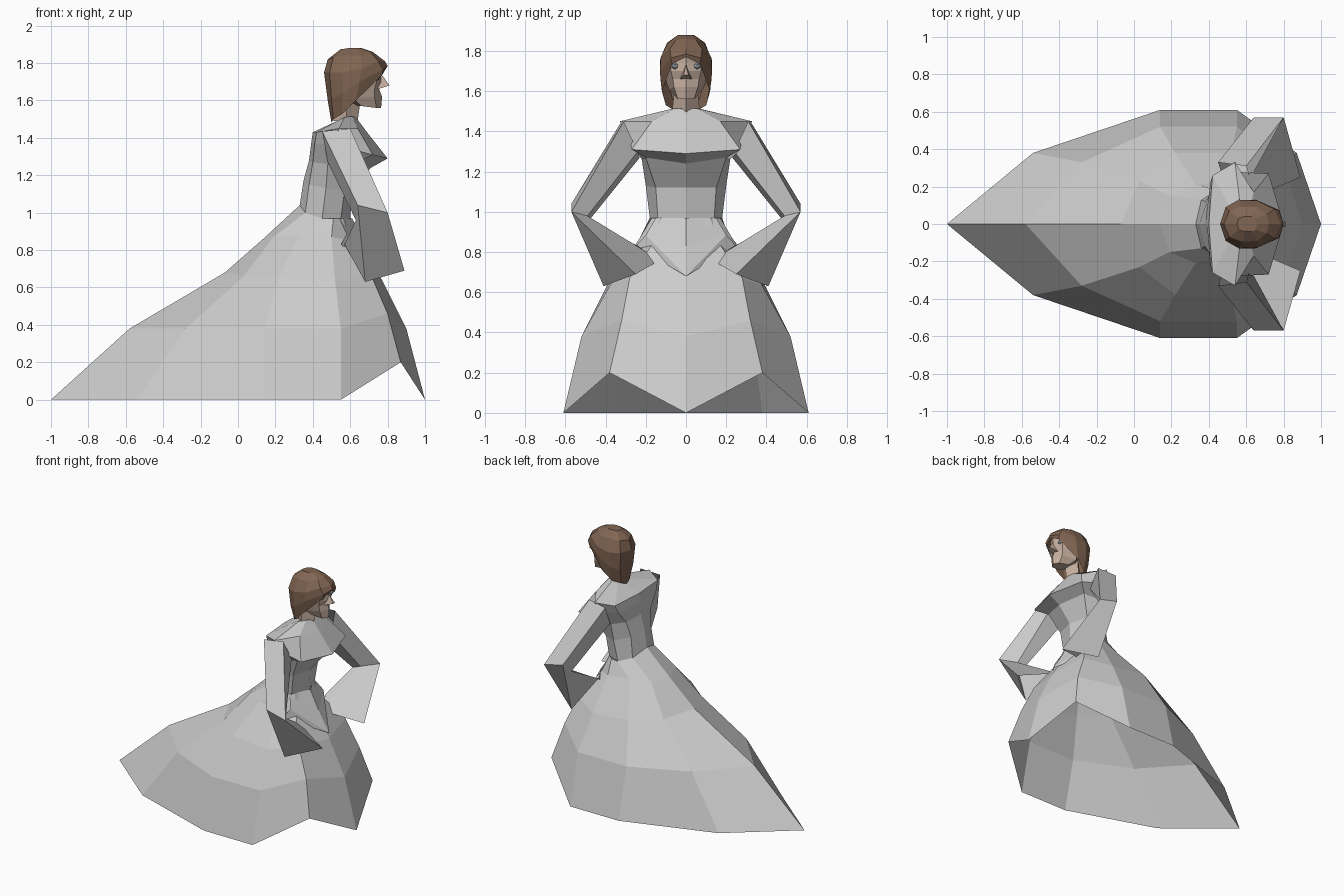
import bpy, bmesh
from mathutils import Vector

def material(name, col):
    m = bpy.data.materials.new(name)
    m.diffuse_color = (*col, 1)
    return m

def finish(name, bm, mat=None):
    bmesh.ops.recalc_face_normals(bm, faces=bm.faces)
    me = bpy.data.meshes.new(name)
    bm.to_mesh(me)
    bm.free()
    ob = bpy.data.objects.new(name, me)
    bpy.context.collection.objects.link(ob)
    if mat:
        me.materials.append(mat)
    return ob

def loft(name, rings, mat=None, cap_start=False, cap_end=False):
    """Skin closed rings of equal point count."""
    bm = bmesh.new()
    vs = [[bm.verts.new(p) for p in r] for r in rings]
    n = len(vs[0])
    for a, b in zip(vs, vs[1:]):
        for i in range(n):
            j = (i + 1) % n
            bm.faces.new((a[i], a[j], b[j], b[i]))
    if cap_start:
        bm.faces.new(vs[0])
    if cap_end:
        bm.faces.new(vs[-1])
    return finish(name, bm, mat)

def sym(half):
    """Half ring running back centre -> front centre, mirrored across y."""
    return half + [(x, -y, z) for x, y, z in half[-2:0:-1]]

def flip(pts):
    return [(x, -y, z) for x, y, z in pts]

hair_mat = material("hair_brown", (0.22, 0.13, 0.085))
skin_mat = material("skin", (0.55, 0.42, 0.34))
eye_mat = material("eye_grey", (0.45, 0.52, 0.58))

# skirt with train, open at the hem
loft("skirt", [sym(r) for r in (
    [(-1, 0, 0), (-.54, .38, 0), (.14, .61, 0), (.55, .61, 0), (.87, .38, .2), (1, 0, 0)],
    [(-.58, 0, .38), (-.28, .33, .38), (.14, .52, .38), (.55, .52, .38), (.8, .32, .46), (.9, 0, .38)],
    [(-.07, 0, .68), (.03, .23, .66), (.22, .38, .66), (.52, .38, .63), (.71, .28, .67), (.77, 0, .64)],
    [(.14, 0, .865), (.19, .15, .87), (.33, .21, .88), (.5, .23, .87), (.6, .16, .85), (.66, 0, .82)],
    [(.33, 0, 1.04), (.36, .13, 1.0), (.45, .18, .97), (.51, .17, .97), (.56, .12, .97), (.6, 0, .96)],
)])

# bodice and shoulders
loft("bodice", [sym(r) for r in (
    [(.33, 0, 1.04), (.36, .13, 1.0), (.45, .18, .97), (.55, .14, .97), (.6, 0, .96)],
    [(.35, 0, 1.17), (.38, .12, 1.15), (.47, .2, 1.13), (.57, .15, 1.12), (.61, 0, 1.12)],
    [(.38, 0, 1.28), (.4, .15, 1.27), (.48, .22, 1.26), (.64, .2, 1.27), (.71, 0, 1.24)],
    [(.39, 0, 1.36), (.41, .23, 1.37), (.52, .28, 1.36), (.72, .27, 1.31), (.8, 0, 1.29)],
    [(.4, 0, 1.43), (.42, .26, 1.43), (.54, .33, 1.45), (.64, .17, 1.45), (.69, 0, 1.43)],
    [(.51, 0, 1.48), (.53, .06, 1.49), (.57, .08, 1.51), (.61, .05, 1.515), (.63, 0, 1.51)],
)], cap_end=True)

# pointed waist panel
bm = bmesh.new()
tip, notch, top = [bm.verts.new(p) for p in ((.77, 0, .68), (.68, 0, .83), (.61, 0, .97))]
for s in (1, -1):
    hip, low, waist = [bm.verts.new((x, s * y, z)) for x, y, z in
                       ((.58, .2, .885), (.55, .25, .83), (.54, .15, .97))]
    bm.faces.new((tip, notch, hip))
    bm.faces.new((tip, hip, low))
    bm.faces.new((notch, top, waist, hip))
finish("waist_panel", bm)

# wide sleeves, open at the cuff
sleeve = (
    [(.6, .31, 1.45), (.45, .33, 1.435), (.48, .23, 1.27), (.62, .24, 1.3)],
    [(.8, .57, 1.0), (.64, .57, 1.04), (.63, .48, .96), (.69, .49, .98)],
    [(.89, .25, .69), (.68, .41, .63), (.57, .24, .83), (.61, .13, .76)],
)
loft("sleeve_left", sleeve)
loft("sleeve_right", [flip(r) for r in sleeve])

# neck, face and nose
loft("neck", [sym([(x0, 0, z), (.58, w, z), (x1, 0, z)]) for x0, x1, w, z in
              ((.51, .64, .07, 1.49), (.52, .66, .055, 1.64))], skin_mat)
loft("face", [sym([(a, 0, za), (b, wb, za), (c, wc, z), (d, 0, z)])
              for a, b, wb, c, wc, d, za, z in (
    (.64, .66, .05, .74, .04, .765, 1.57, 1.56),
    (.55, .62, .085, .73, .06, .77, 1.61, 1.62),
    (.54, .62, .1, .73, .065, .755, 1.65, 1.66),
    (.52, .62, .11, .74, .075, .77, 1.7, 1.7),
    (.52, .62, .11, .735, .075, .765, 1.74, 1.74),
    (.52, .62, .11, .73, .07, .77, 1.79, 1.79),
)], skin_mat, True, True)
loft("nose", [[(.75, 0, 1.74), (.745, .03, 1.66), (.745, -.03, 1.66)],
              [(.775, 0, 1.73), (.81, .012, 1.68), (.81, -.012, 1.68)]], skin_mat, False, True)

# eyes
for side, s in (("left", 1), ("right", -1)):
    bm = bmesh.new()
    bmesh.ops.create_icosphere(bm, subdivisions=1, radius=.018)
    bmesh.ops.translate(bm, verts=bm.verts, vec=Vector((.745, s * .055, 1.725)))
    finish("eye_" + side, bm, eye_mat)

# hair shell
loft("hair", [sym(r) for r in (
    [(.5, 0, 1.48), (.51, .05, 1.5), (.56, .1, 1.53), (.63, .12, 1.6), (.77, .07, 1.735), (.79, 0, 1.77)],
    [(.48, 0, 1.6), (.5, .08, 1.61), (.56, .125, 1.64), (.65, .13, 1.7), (.775, .075, 1.765), (.8, 0, 1.785)],
    [(.46, 0, 1.75), (.49, .09, 1.75), (.56, .13, 1.75), (.66, .125, 1.77), (.75, .08, 1.81), (.785, 0, 1.81)],
    [(.48, 0, 1.82), (.51, .07, 1.83), (.58, .095, 1.84), (.66, .09, 1.84), (.71, .05, 1.855), (.72, 0, 1.86)],
    [(.55, 0, 1.875), (.56, .03, 1.875), (.59, .04, 1.88), (.63, .04, 1.88), (.65, .03, 1.88), (.66, 0, 1.88)],
)], hair_mat, cap_end=True)
